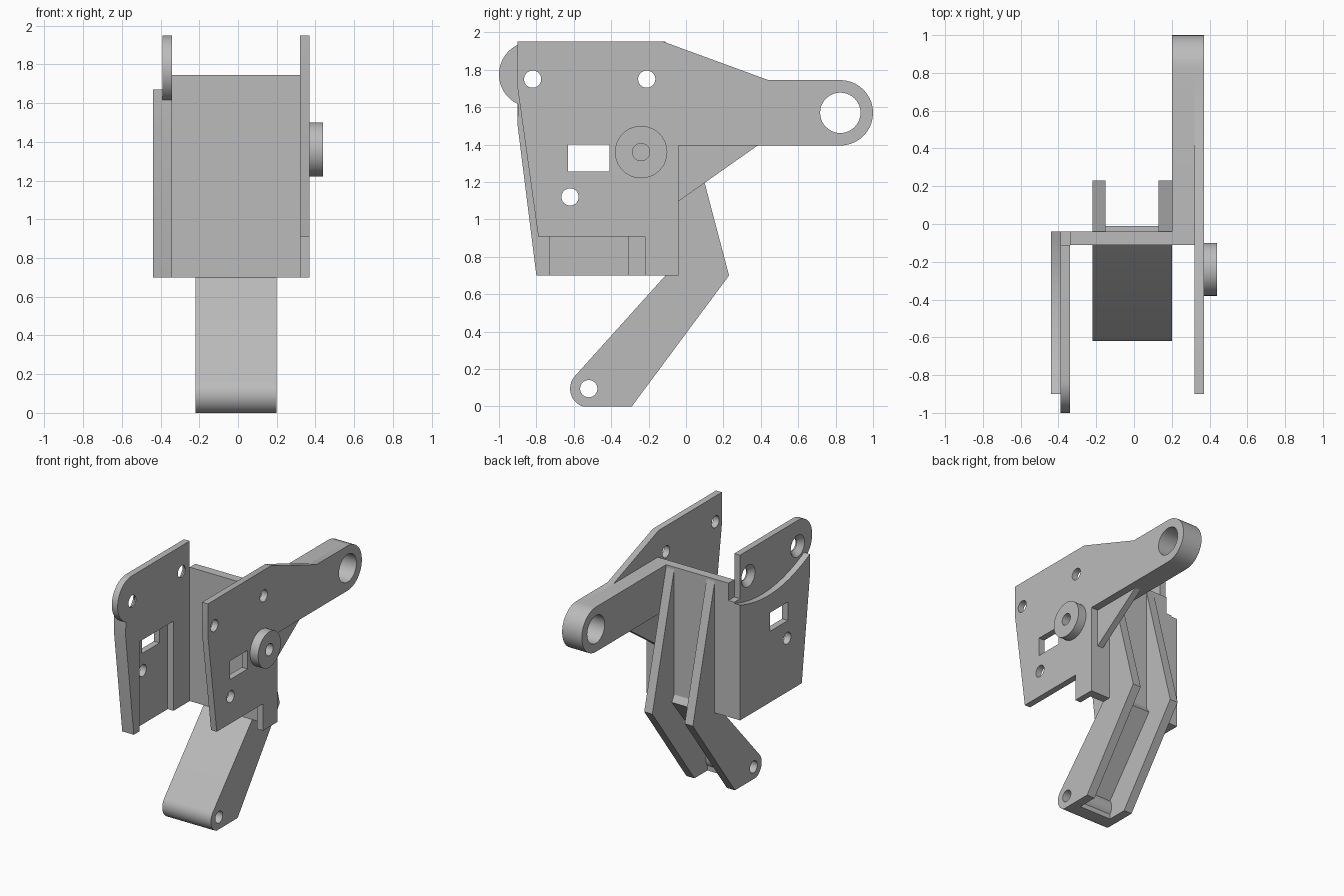
import bpy, bmesh, math
from mathutils import Matrix

if "Cube" in bpy.data.objects:
    bpy.data.objects.remove(bpy.data.objects["Cube"])

grey = bpy.data.materials.new("plain_grey")
grey.use_nodes = True
GREY = (0.5, 0.5, 0.5, 1)
grey.diffuse_color = GREY
grey.node_tree.nodes["Principled BSDF"].inputs["Base Color"].default_value = GREY


def add_object(name, bm):
    bmesh.ops.recalc_face_normals(bm, faces=bm.faces)
    mesh = bpy.data.meshes.new(name)
    bm.to_mesh(mesh)
    bm.free()
    mesh.materials.append(grey)
    obj = bpy.data.objects.new(name, mesh)
    bpy.context.collection.objects.link(obj)
    return obj


def slab(name, profile, x0, x1):
    """Extrude a (y, z) outline from x0 to x1."""
    bm = bmesh.new()
    face = bm.faces.new([bm.verts.new((x0, y, z)) for y, z in profile])
    new = bmesh.ops.extrude_face_region(bm, geom=[face])["geom"]
    bmesh.ops.translate(bm, vec=(x1 - x0, 0, 0),
                        verts=[v for v in new if isinstance(v, bmesh.types.BMVert)])
    return add_object(name, bm)


def rect(y0, y1, z0, z1):
    return [(y0, z0), (y1, z0), (y1, z1), (y0, z1)]


def arc(y, z, r, start, end, steps=20):
    angles = [math.radians(start + (end - start) * i / steps) for i in range(steps + 1)]
    return [(y + r * math.cos(a), z + r * math.sin(a)) for a in angles]


def rod(name, y, z, x0, x1, r0, r1=None):
    """Cylinder or cone along x."""
    bm = bmesh.new()
    bmesh.ops.create_cone(bm, cap_ends=True, segments=40, radius1=r0,
                          radius2=r0 if r1 is None else r1, depth=x1 - x0,
                          matrix=Matrix.Translation(((x0 + x1) / 2, y, z))
                          @ Matrix.Rotation(math.pi / 2, 4, 'Y'))
    return add_object(name, bm)


def cut(obj, cutters):
    for c in cutters:
        c.hide_render = True
        mod = obj.modifiers.new("cut", 'BOOLEAN')
        mod.operation, mod.solver, mod.object = 'DIFFERENCE', 'EXACT', c
    bpy.context.view_layer.update()
    deps = bpy.context.evaluated_depsgraph_get()
    obj.data = bpy.data.meshes.new_from_object(obj.evaluated_get(deps))
    obj.modifiers.clear()
    for c in cutters:
        bpy.data.objects.remove(c)


def hole(y, z, r=0.046):
    return rod("hole_cutter", y, z, -1, 1, r)


def window():
    return slab("window_cutter", rect(-0.63, -0.41, 1.255, 1.40), -1, 1)


# Left side plate, with the outer layer of the arm
EYE = (0.825, 1.57)
arm_end = arc(*EYE, 0.175, 90, -90)
left_plate = slab("left_plate", [(-0.9, 1.95), (-0.12, 1.95), (0.44, 1.745)] + arm_end + [
    (-0.04, 1.395), (-0.04, 0.7), (-0.22, 0.7), (-0.22, 0.91), (-0.79, 0.91), (-0.9, 1.7)],
    0.32, 0.37)
cut(left_plate, [hole(-0.82, 1.75), hole(-0.21, 1.75), hole(-0.62, 1.12),
                 hole(-0.24, 1.36), hole(*EYE, 0.108), window()])

# Inner thickness of the arm and its gusset
arm = slab("arm", arm_end + [(-0.11, 1.395), (-0.11, 1.745)], 0.2, 0.32)
cut(arm, [hole(*EYE, 0.108)])
gusset = slab("arm_gusset", [(-0.05, 1.09), (0.39, 1.4), (-0.05, 1.4)], 0.26, 0.31)

# Round boss on the left plate
boss = rod("boss", -0.24, 1.36, 0.37, 0.44, 0.14)
cut(boss, [hole(-0.24, 1.36)])

# Back plate
back_plate = slab("back_plate", rect(-0.11, -0.04, 0.7, 1.745), -0.34, 0.37)

# Right side plate: inner layer with the rounded ear, recessed around the window
right_inner = slab("right_plate_inner", arc(-0.825, 1.775, 0.175, 90, 245) + [
    (-0.9, 1.5), (-0.8, 0.7), (-0.04, 0.7), (-0.04, 1.61), (-0.11, 1.61), (-0.11, 1.95)],
    -0.39, -0.34)
ear_holes = [-0.82, -0.21]
cut(right_inner, [hole(y, 1.75) for y in ear_holes]
    + [rod("countersink", y, 1.75, -0.395, -0.35, 0.09, 0.046) for y in ear_holes]
    + [slab("recess", rect(-0.73, -0.31, 0.5, 1.4), -0.39, -0.2)])

# Right side plate: outer layer with the scooped top edge
scoop = [(-0.9 + 0.86 * t, 1.67 - 0.07 * t - 0.36 * t * (1 - t))
         for t in [i / 20 for i in range(21)]]
right_outer = slab("right_plate_outer", scoop + [(-0.04, 0.7), (-0.8, 0.7), (-0.9, 1.5)],
                   -0.44, -0.39)
cut(right_outer, [hole(-0.62, 1.12), window()])

# Leg: two bent ribs joined by a front wall and a pin tube
PIN = (-0.52, 0.095)
toe = arc(*PIN, 0.1, 140, 250, 12)
for side, x0 in (("right", -0.22), ("left", 0.13)):
    rib = slab(side + "_leg_rib", [(-0.045, 1.745), (-0.11, 0.7)] + toe + [
        (-0.55, 0), (-0.29, 0), (0.23, 0.7)], x0, x0 + 0.07)
    cut(rib, [hole(*PIN)])
wall = slab("leg_front_wall", [(-0.04, 0.75), (-0.11, 0.75), (-0.11, 0.7)] + toe
            + [(-0.55, 0), (-0.45, 0), (-0.45, 0.15), (-0.01, 0.7)], -0.15, 0.13)
tube = rod("pin_tube", *PIN, -0.15, 0.13, 0.09)
for part in (wall, tube):
    cut(part, [hole(*PIN)])

# Smooth the round surfaces, keep the edges crisp
bpy.ops.object.select_all(action='DESELECT')
for obj in bpy.context.collection.objects:
    if obj.type == 'MESH':
        obj.select_set(True)
        bpy.context.view_layer.objects.active = obj
bpy.ops.object.shade_smooth_by_angle(angle=math.radians(30))
